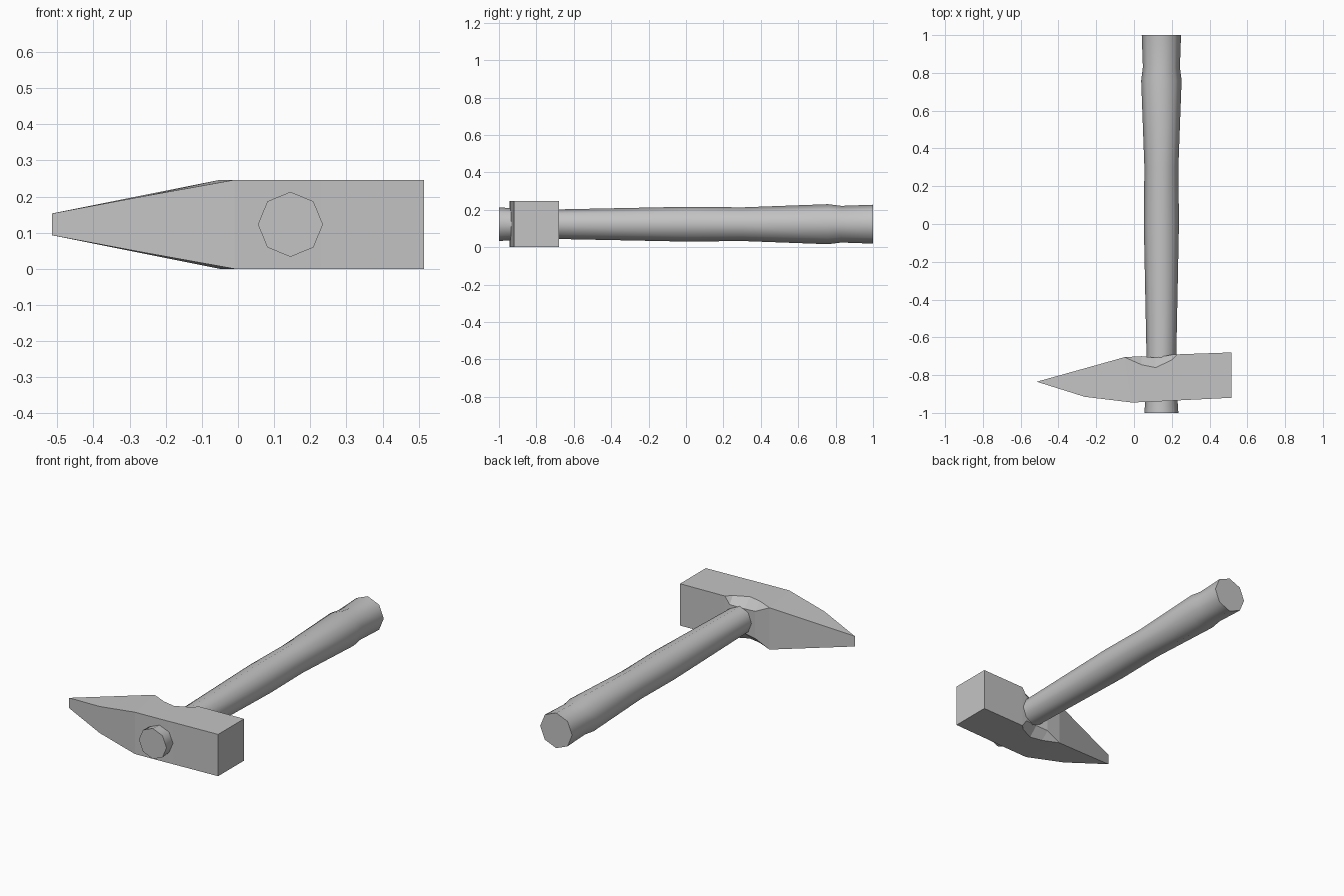
import bpy, bmesh, math

cube = bpy.data.objects.get("Cube")
if cube:
    bpy.data.objects.remove(cube, do_unlink=True)

GREY = (0.55, 0.55, 0.55, 1)
grey = bpy.data.materials.new("plain grey")
grey.use_nodes = True
grey.diffuse_color = GREY
grey.node_tree.nodes["Principled BSDF"].inputs["Base Color"].default_value = GREY

MID_Z = 0.123      # height of the axis shared by head and handle
HANDLE_X = 0.145
SIDES = 8


def loft(name, rings):
    """Skin a list of equal-length point rings and cap both ends."""
    bm = bmesh.new()
    rows = [[bm.verts.new(p) for p in ring] for ring in rings]
    n = len(rows[0])
    for a, b in zip(rows, rows[1:]):
        for i in range(n):
            j = (i + 1) % n
            bm.faces.new((a[i], a[j], b[j], b[i]))
    bm.faces.new(rows[0])
    bm.faces.new(rows[-1])
    bmesh.ops.remove_doubles(bm, verts=bm.verts, dist=0.0005)
    bmesh.ops.recalc_face_normals(bm, faces=bm.faces)
    mesh = bpy.data.meshes.new(name)
    bm.to_mesh(mesh)
    bm.free()
    mesh.materials.append(grey)
    obj = bpy.data.objects.new(name, mesh)
    bpy.context.collection.objects.link(obj)
    return obj


# Hammer head: sections as front (x, y, half height), back (x, y, half height),
# then the notch edge (y, half height) where the back is scooped for the handle
H = MID_Z
sections = [
    ((-0.515, -0.835, 0.030), (-0.515, -0.835, 0.030), None),
    ((-0.26, -0.915, 0.078), (-0.26, -0.764, 0.081), None),
    ((-0.01, -0.945, H), (-0.05, -0.705, H), None),
    ((0.04, -0.943, H), (0.04, -0.745, H), (-0.700, 0.080)),
    ((0.115, -0.940, H), (0.115, -0.760, H), (-0.708, 0.072)),
    ((0.20, -0.936, H), (0.20, -0.720, H), (-0.692, 0.080)),
    ((0.23, -0.934, H), (0.23, -0.690, H), None),
    ((0.515, -0.920, H), (0.515, -0.680, H), None),
]


def head_ring(front, back, notch):
    mid_y, mid_h = notch or back[1:]
    upper = [front, back, (back[0], mid_y, mid_h)]
    return ([(x, y, MID_Z + h) for x, y, h in upper]
            + [(x, y, MID_Z - h) for x, y, h in reversed(upper)])


loft("hammer_head", [head_ring(*s) for s in sections])

# Handle: eight-sided shaft swelling toward the grip, as (y, radius)
profile = [(-1, 0.09), (-0.94, 0.086), (-0.69, 0.079), (0, 0.093), (0.3, 0.09),
           (0.76, 0.107), (0.83, 0.098), (1, 0.104)]
handle = loft("handle", [
    [(HANDLE_X + r * math.sin(math.tau * i / SIDES), y,
      MID_Z + r * math.cos(math.tau * i / SIDES)) for i in range(SIDES)]
    for y, r in profile])

bpy.ops.object.select_all(action="DESELECT")
handle.select_set(True)
bpy.context.view_layer.objects.active = handle
bpy.ops.object.shade_smooth_by_angle(angle=math.radians(50))
